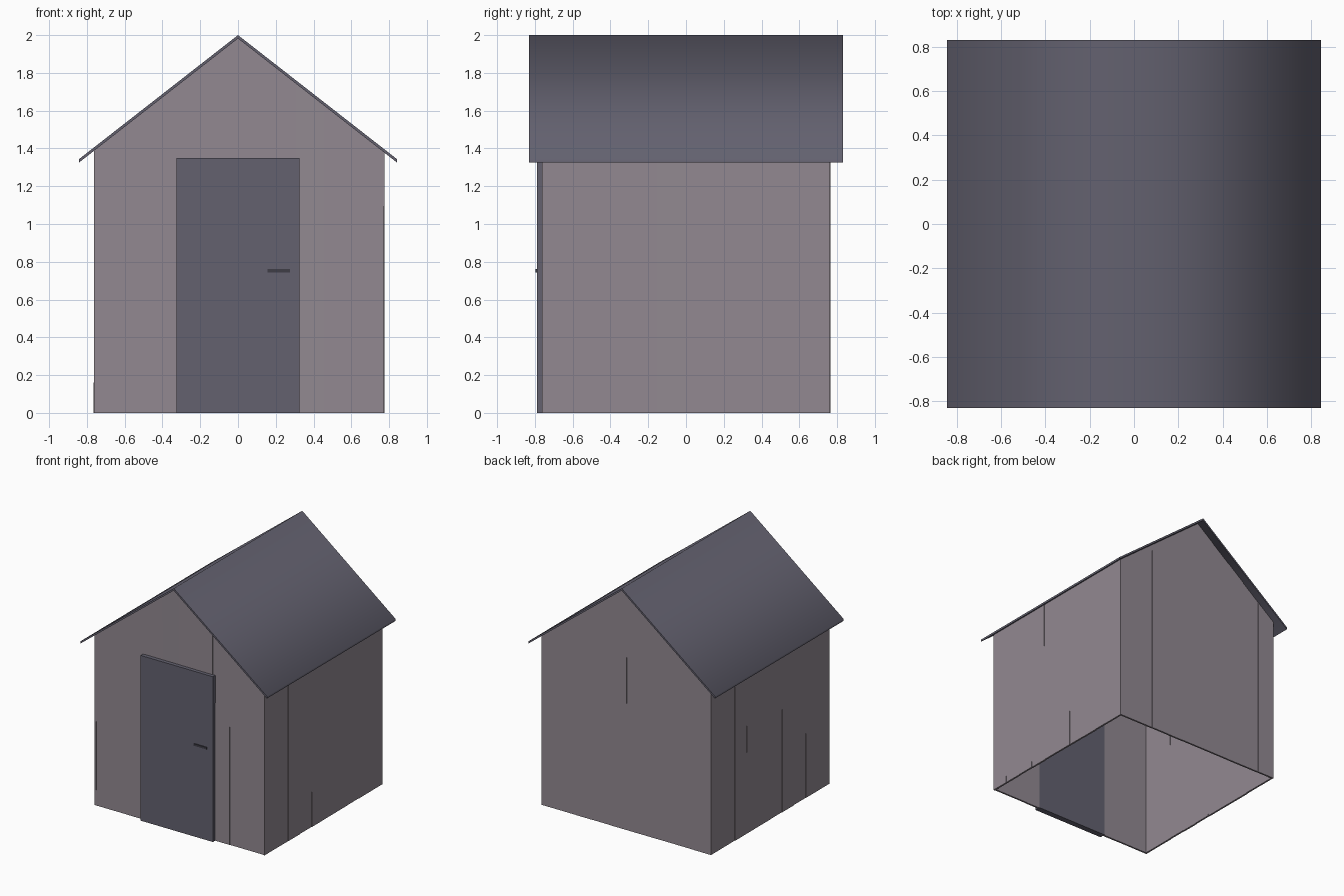
import bpy, bmesh, math, random

if "Cube" in bpy.data.objects:
    bpy.data.objects.remove(bpy.data.objects["Cube"])

random.seed(4)


def material(name, r, g, b):
    lin = lambda c: ((c / 255 + 0.055) / 1.055) ** 2.4
    m = bpy.data.materials.new(name)
    m.diffuse_color = (lin(r), lin(g), lin(b), 1)
    m.use_nodes = True
    m.node_tree.nodes["Principled BSDF"].inputs["Base Color"].default_value = m.diffuse_color
    return m


WOOD = material("weathered_wood", 146, 137, 145)
SLATE = material("slate_paint", 99, 97, 111)
METAL = material("dark_metal", 62, 61, 70)


def finish(name, bm, mat):
    bmesh.ops.recalc_face_normals(bm, faces=bm.faces)
    me = bpy.data.meshes.new(name)
    bm.to_mesh(me)
    bm.free()
    me.materials.append(mat)
    ob = bpy.data.objects.new(name, me)
    bpy.context.collection.objects.link(ob)
    return ob


def prism(bm, front, back):
    a = [bm.verts.new(p) for p in front]
    b = [bm.verts.new(p) for p in back]
    bm.faces.new(a)
    bm.faces.new(b[::-1])
    n = len(a)
    for i in range(n):
        j = (i + 1) % n
        bm.faces.new((a[i], b[i], b[j], a[j]))


def box(name, x, y, z, mat):
    bm = bmesh.new()
    prof = [(x[0], z[0]), (x[1], z[0]), (x[1], z[1]), (x[0], z[1])]
    prism(bm, [(u, y[0], w) for u, w in prof], [(u, y[1], w) for u, w in prof])
    return finish(name, bm, mat)


# Roof pitch
SLOPE = 0.78
HALF = 0.762
under = lambda x: 1.982 - SLOPE * abs(x)
PLANKS, THICK, JIT = 10, 0.014, 0.004


# Wall of upright planks, each leaning slightly in or out
def wall(name, place, top, door=False):
    bm = bmesh.new()
    step = 2 * HALF / PLANKS
    for i in range(PLANKS):
        u0 = -HALF + i * step
        u1 = u0 + step
        z0 = 1.345 if door and max(abs(u0), abs(u1)) < 0.32 else 0
        lo, hi = (random.uniform(0, JIT) for _ in range(2))
        prof = [(u0, z0, lo), (u1, z0, lo), (u1, top(u1), hi), (u0, top(u0), hi)]
        prism(bm, [place(u, d, z) for u, z, d in prof],
              [place(u, d + THICK, z) for u, z, d in prof])
    return finish(name, bm, WOOD)


eave = lambda u: under(HALF)
wall("front_wall", lambda u, d, z: (u, -0.762 + d, z), under, door=True)
wall("back_wall", lambda u, d, z: (u, 0.766 - d, z), under)
wall("right_wall", lambda u, d, z: (0.776 - d, u, z), eave)
wall("left_wall", lambda u, d, z: (-0.764 + d, u, z), eave)

# Thin folded roof, softly shaded over the ridge
bm = bmesh.new()
W, Y, T = 0.842, 0.83, 0.018
low = 2 - SLOPE * W
prof = [(-W, low), (0, 2), (W, low), (W, low - T), (0, 2 - T), (-W, low - T)]
rows = [[bm.verts.new((x, y, z)) for x, z in prof] for y in (-Y, Y)]
a, b = rows
for i in range(6):
    j = (i + 1) % 6
    bm.faces.new((a[i], b[i], b[j], a[j]))
for r in rows:
    bm.faces.new((r[0], r[1], r[4], r[5]))
    bm.faces.new((r[1], r[2], r[3], r[4]))
roof = finish("roof", bm, SLATE)
bpy.context.view_layer.objects.active = roof
roof.select_set(True)
bpy.ops.object.shade_smooth_by_angle(angle=math.radians(80))

# Door and lever handle
box("door", (-0.326, 0.326), (-0.79, -0.742), (0, 1.35), SLATE)
box("door_handle", (0.155, 0.275), (-0.797, -0.788), (0.744, 0.761), METAL)
